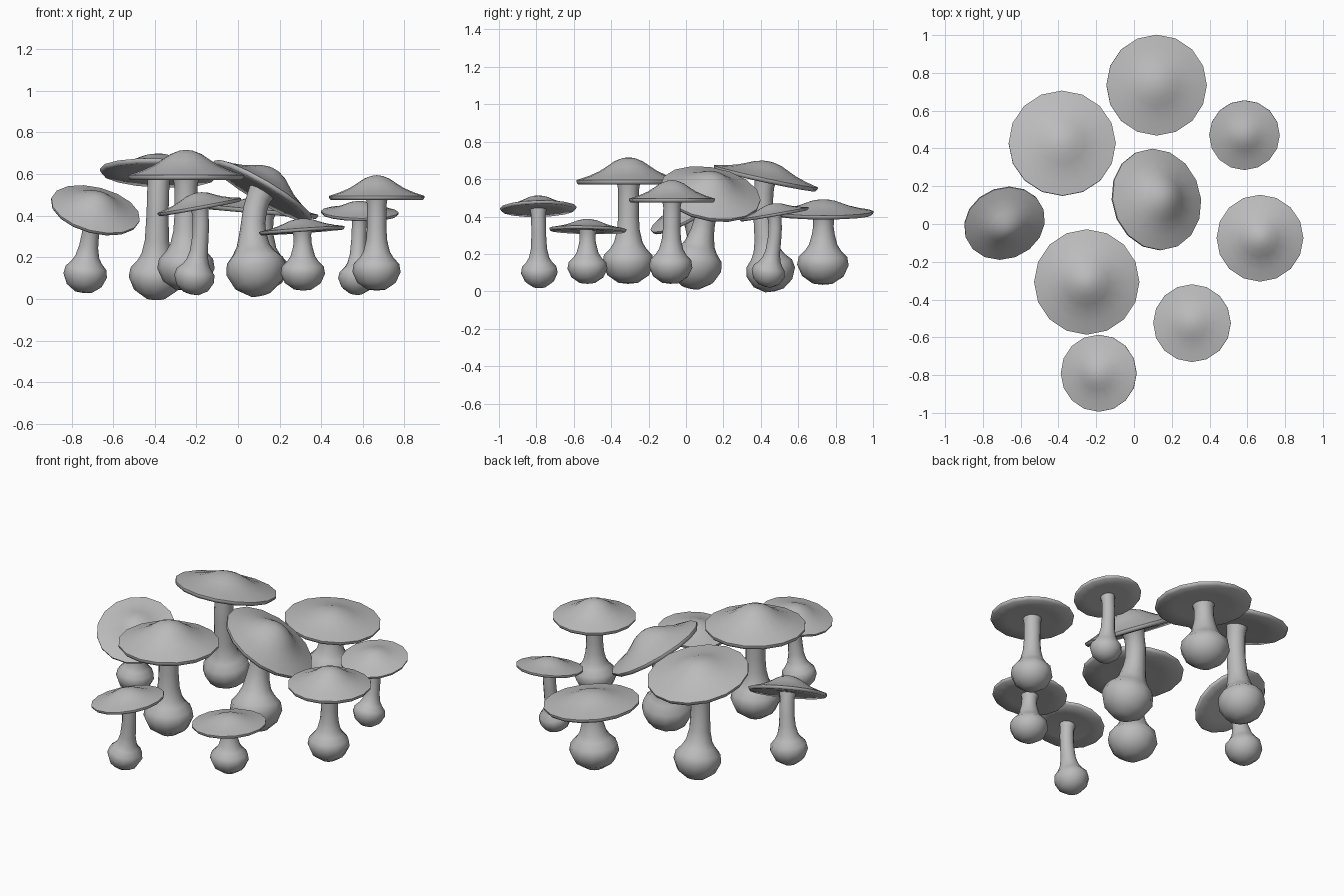
import bpy
import math
from mathutils import Vector

if "Cube" in bpy.data.objects:
    bpy.data.objects.remove(bpy.data.objects["Cube"])

# Cap outline: (radius fraction, share of cap height, drop as fraction of radius)
CAP = [(0, 1, 0), (.12, .96, 0), (.27, .83, 0), (.42, .6, 0), (.56, .4, 0), (.76, .2, 0),
       (1, .02, 0), (1, 0, -.03), (.965, 0, -.075), (.6, 0, -.07), (0, 0, -.04)]
# Bulb and stem outline: (distance / bulb radius, radius / bulb radius)
BULB = [(0, 0), (.03, .38), (.25, .8), (.6, 1), (.88, .94), (1.1, .7), (1.32, .55), (1.75, .44)]

GREY = bpy.data.materials.new("mushroom_grey")
GREY.diffuse_color = (.5, .5, .5, 1)
GREY.use_nodes = True
GREY.node_tree.nodes["Principled BSDF"].inputs["Base Color"].default_value = GREY.diffuse_color


def ring_mesh(name, rings, sides):
    """Skin a list of (centre, axis, radius) rings; zero radius makes a pole."""
    verts, faces, prev = [], [], None
    for centre, axis, radius in rings:
        u = Vector((0, 1, 0)).cross(axis).normalized()
        v = axis.cross(u).normalized()
        if radius == 0:
            cur = [len(verts)] * sides
            verts.append(centre)
        else:
            cur = list(range(len(verts), len(verts) + sides))
            for i in range(sides):
                a = 2 * math.pi * i / sides
                verts.append(centre + radius * (math.cos(a) * u + math.sin(a) * v))
        if prev:
            for i in range(sides):
                j = (i + 1) % sides
                quad = [prev[i], prev[j], cur[j], cur[i]]
                faces.append(list(dict.fromkeys(quad)))
        prev = cur
    mesh = bpy.data.meshes.new(name)
    mesh.from_pydata(verts, [], faces)
    mesh.materials.append(GREY)
    mesh.update()
    ob = bpy.data.objects.new(name, mesh)
    bpy.context.collection.objects.link(ob)
    bpy.ops.object.select_all(action='DESELECT')
    ob.select_set(True)
    bpy.context.view_layer.objects.active = ob
    bpy.ops.object.shade_smooth_by_angle(angle=math.radians(60))
    return ob


def mushroom(i, cap, R, h, tilt, base, b):
    c, p0 = Vector(cap), Vector(base)
    n = Vector((tilt[0], tilt[1], math.sqrt(1 - tilt[0] ** 2 - tilt[1] ** 2)))
    # cap, listed from rim underside to peak so faces point outward
    rings = [(c + n * (f * h + d * R), n, r * R) for r, f, d in reversed(CAP)]
    ring_mesh(f"mushroom_cap_{i}", rings, 16)

    # bulb and stem follow a bent path that meets the cap squarely
    end = c - n * 0.05 * R
    length = (end - p0).length
    mid = end - n * 0.33 * length
    path = [(d * b / length, r * b) for d, r in BULB if d * b < length * .8]
    path += [(t, .4 * b) for t in (.6, .75, .9) if t > path[-1][0] + .06]
    path += [(1, .45 * b), (1.03, 0)]
    rings = []
    for t, r in path:
        pos = p0 * (1 - t) ** 2 + mid * 2 * t * (1 - t) + end * t * t
        tan = (mid - p0) * (1 - t) + (end - mid) * t
        rings.append((pos, tan.normalized(), r))
    # slow start of the curve is evened out by the chord length on straight stems
    ring_mesh(f"mushroom_stem_{i}", rings, 12)


# cap centre, cap radius, cap height, lean of cap (x, y), foot of bulb, bulb radius
MUSHROOMS = [
    ((.12, .735, .427), .267, .065, (.09, 0), (.10, .73, .035), .138),
    ((-.38, .428, .613), .284, .084, (.04, .21), (-.395, .475, 0), .132),
    ((.585, .47, .418), .187, .052, (.02, -.17), (.567, .42, .025), .09),
    ((.12, .13, .525), .272, .115, (.5, .16), (.112, .02, .02), .145),
    ((-.685, .003, .43), .219, .085, (.22, -.48), (-.743, .06, .028), .105),
    ((.667, -.075, .493), .23, .102, (0, 0), (.665, -.085, .04), .116),
    ((-.25, -.307, .592), .279, .125, (0, 0), (-.25, -.31, .04), .138),
    ((.307, -.525, .335), .206, .052, (-.07, .02), (.31, -.527, .04), .107),
    ((-.187, -.79, .448), .204, .064, (-.18, -.02), (-.228, -.783, .022), .098),
]
for k, m in enumerate(MUSHROOMS, 1):
    mushroom(k, *m)
